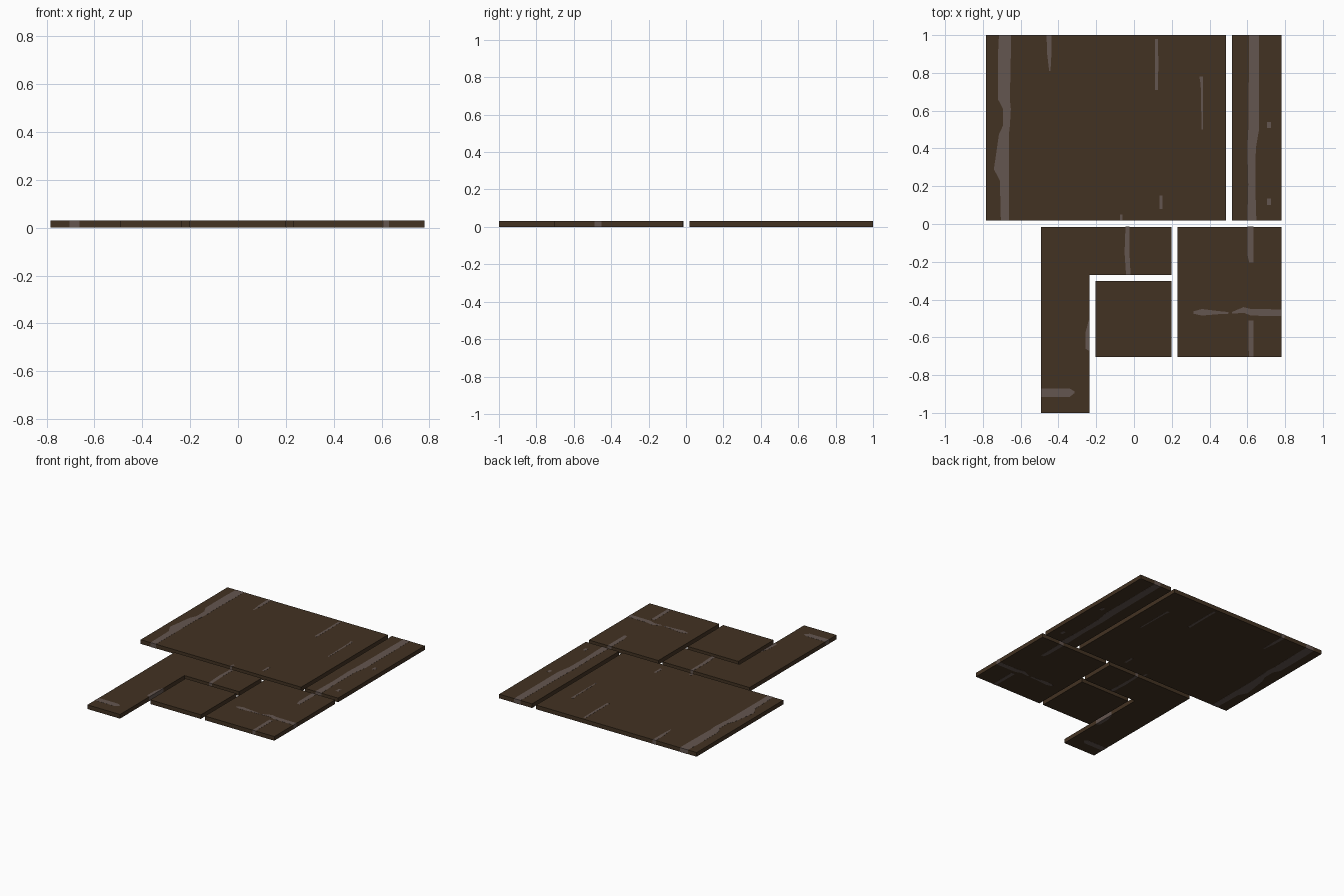
import bpy, bmesh

if "Cube" in bpy.data.objects:
    bpy.data.objects.remove(bpy.data.objects["Cube"])

H = 0.031     # slab thickness
E = 0.0006    # how far the streaks stand proud of the slab


def material(name, rgb):
    m = bpy.data.materials.new(name)
    m.diffuse_color = (*rgb, 1.0)
    m.use_nodes = True
    m.node_tree.nodes["Principled BSDF"].inputs["Base Color"].default_value = m.diffuse_color
    return m


STONE = material("dark_brown", (0.055, 0.032, 0.016))
STREAK = material("grey_brown", (0.127, 0.093, 0.080))


def prisms(name, outlines, z0, z1, mat):
    """One object made of flat outlines extruded from z0 to z1."""
    bm = bmesh.new()
    for pts in outlines:
        face = bm.faces.new([bm.verts.new((x, y, z0)) for x, y in pts])
        out = bmesh.ops.extrude_face_region(bm, geom=[face])
        for v in out["geom"]:
            if isinstance(v, bmesh.types.BMVert):
                v.co.z = z1
    bmesh.ops.recalc_face_normals(bm, faces=bm.faces)
    me = bpy.data.meshes.new(name)
    bm.to_mesh(me)
    bm.free()
    me.materials.append(mat)
    ob = bpy.data.objects.new(name, me)
    bpy.context.collection.objects.link(ob)


def rect(x0, x1, y0, y1):
    return [(x0, y0), (x1, y0), (x1, y1), (x0, y1)]


def band(rows):
    """Ragged streak: rows of (y, left, right)."""
    return [(l, y) for y, l, r in rows] + [(r, y) for y, l, r in reversed(rows)]


def band_x(cols):
    """Ragged streak along x: columns of (x, low, high)."""
    return [(x, a) for x, a, b in cols] + [(x, b) for x, a, b in reversed(cols)]


def slab(name, outline, streaks):
    prisms(name, [outline], E, H - E, STONE)
    if streaks:
        prisms(name + "_streaks", streaks, 0, H, STREAK)


T, B = 1.0 + E, 0.018 - E      # upper slabs, streak ends
U, L = -0.015 + E, -0.703 - E  # lower slabs, streak ends

# large slab
slab("large_slab", rect(-0.784, 0.488, 0.018, 1.0), [
    band([(T, -.715, -.652), (.9, -.72, -.652), (.66, -.72, -.657),
          (.61, -.694, -.652), (.52, -.694, -.657), (.475, -.715, -.662),
          (.37, -.73, -.662), (.29, -.742, -.662), (.23, -.71, -.662),
          (B, -.705, -.662)]),
    band([(T, -.463, -.437), (.9, -.46, -.437), (.81, -.449, -.442)]),
    band([(.98, .11, .127), (.85, .112, .129), (.71, .11, .127)]),
    band([(.78, .346, .366), (.74, .353, .366), (.5, .358, .366)]),
    rect(.134, .15, .08, .15),
    rect(-.075, -.06, B, .05),
])

# narrow slab
slab("narrow_slab", rect(0.52, 0.78, 0.018, 1.0), [
    band([(T, .61, .662), (.5, .605, .662), (.4, .6, .645),
          (.21, .605, .642), (B, .6, .648)]),
    rect(.704, .725, .507, .54),
    rect(.704, .725, .1, .135),
])

# L-shaped slab
slab("corner_slab", [(-.493, -.015), (-.493, -1), (-.235, -1), (-.235, -.27),
                     (.198, -.27), (.198, -.015)], [
    band([(U, -.045, -.024), (-.15, -.05, -.024), (-.27 - E, -.042, -.018)]),
    band_x([(-.493 - E, -.915, -.872), (-.34, -.915, -.872), (-.315, -.895, -.885)]),
    band([(-.51, -.24, -.235 + E), (-.58, -.258, -.235 + E),
          (-.66, -.258, -.235 + E), (-.67, -.24, -.235 + E)]),
])

# small square slab
slab("square_slab", rect(-.203, .198, -.703, -.302), [])

# right slab
slab("right_slab", rect(.23, .78, -.703, -.015), [
    band([(U, .6, .632), (-.16, .6, .632), (-.205, .61, .632)]),
    band([(-.51, .605, .632), (L, .608, .632)]),
    band_x([(.315, -.475, -.462), (.36, -.485, -.45), (.44, -.478, -.46),
            (.5, -.475, -.466)]),
    band_x([(.52, -.475, -.465), (.58, -.47, -.44), (.62, -.485, -.45),
            (.78 + E, -.488, -.452)]),
])
